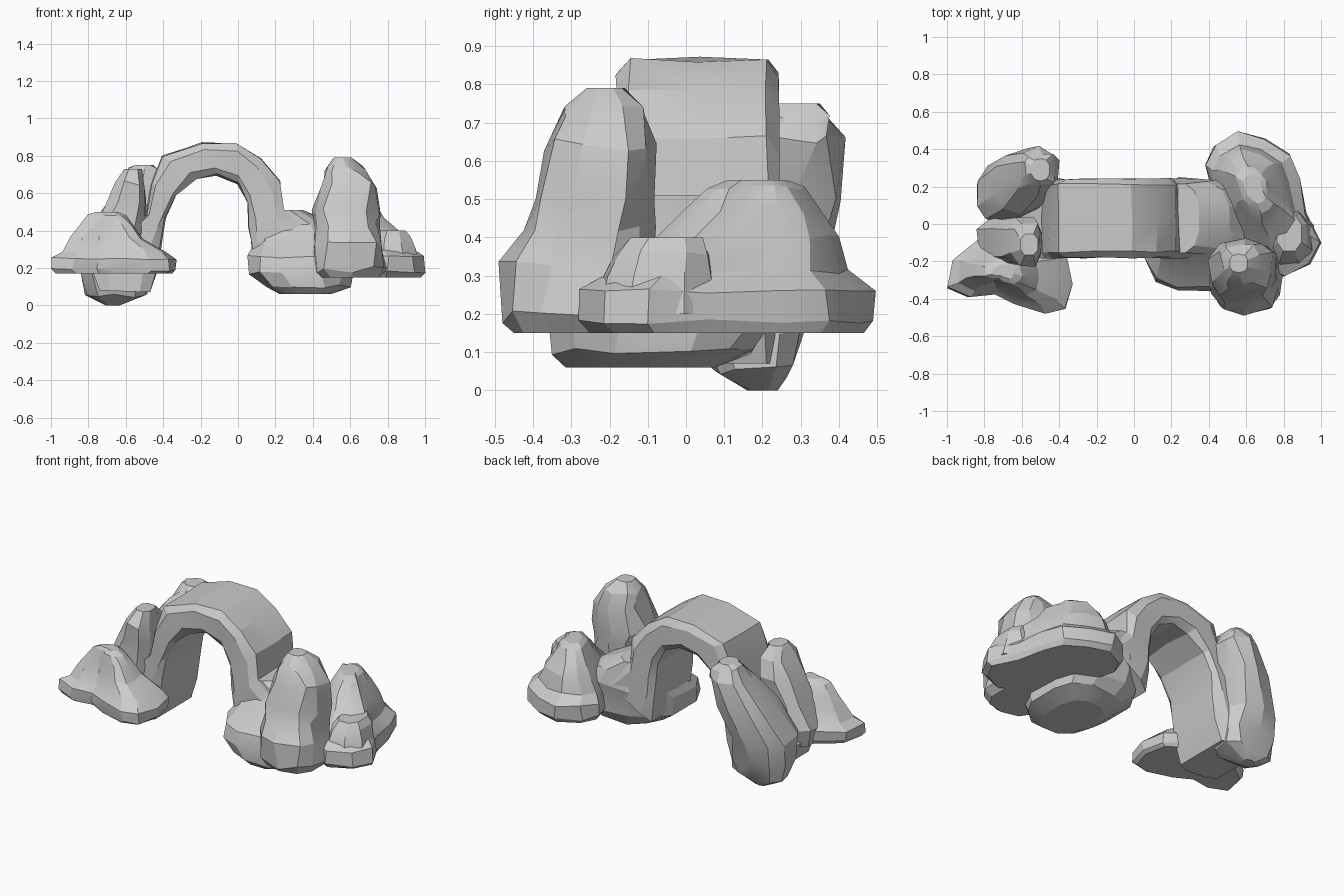
import bpy, bmesh, math, random
from mathutils import Vector

random.seed(4)
default_cube = bpy.data.objects.get("Cube")
if default_cube:
    bpy.data.objects.remove(default_cube, do_unlink=True)

# Single stone colour
stone = bpy.data.materials.new("pale_grey_stone")
stone.use_nodes = True
stone_colour = (.6, .6, .6, 1)
stone.diffuse_color = stone_colour
stone.node_tree.nodes["Principled BSDF"].inputs["Base Color"].default_value = stone_colour


def loft(name, rings):
    """Skin a stack of equal-length rings and close both ends."""
    bm = bmesh.new()
    loops = [[bm.verts.new(point) for point in ring] for ring in rings]
    count = len(loops[0])
    for lower, upper in zip(loops, loops[1:]):
        for i in range(count):
            j = (i + 1) % count
            bm.faces.new((lower[i], lower[j], upper[j], upper[i]))
    bm.faces.new(list(reversed(loops[0])))
    bm.faces.new(loops[-1])
    bmesh.ops.recalc_face_normals(bm, faces=bm.faces)
    mesh = bpy.data.meshes.new(name)
    bm.to_mesh(mesh)
    bm.free()
    mesh.materials.append(stone)
    obj = bpy.data.objects.new(name, mesh)
    bpy.context.collection.objects.link(obj)
    bpy.ops.object.select_all(action="DESELECT")
    obj.select_set(True)
    bpy.context.view_layer.objects.active = obj
    bpy.ops.object.shade_smooth_by_angle(angle=math.radians(20))
    return obj


def roughen(rings, amount):
    """Chip the inner rings of a stack so the facets look hewn."""
    for ring in rings[1:-1]:
        for point in ring:
            point += Vector(random.uniform(-amount, amount) for axis in range(3))
    return rings


def boulder(name, levels, sides=10, squareness=.8, chips=.018):
    """Stack of rounded rings, each given as height, centre x, y and radius x, y."""
    rings = []
    for z, cx, cy, rx, ry in levels:
        ring = []
        for i in range(sides):
            angle = math.tau * (i + .5) / sides
            c, s = math.cos(angle), math.sin(angle)
            ring.append(Vector((cx + rx * math.copysign(abs(c) ** squareness, c),
                                cy + ry * math.copysign(abs(s) ** squareness, s), z)))
        rings.append(ring)
    return loft(name, roughen(rings, chips))


def brimmed_rock(name, outline, levels, chips=.008):
    """Ground outline scaled about a moving centre: height, scale, shift x, y."""
    points = [Vector((x, y, 0)) for x, y in outline]
    middle = sum(points, Vector()) / len(points)
    rings = []
    for z, scale, dx, dy in levels:
        centre = middle + Vector((dx, dy, z))
        rings.append([centre + (p - middle) * scale for p in points])
    return loft(name, roughen(rings, chips))


# Arch: inner and outer points along the span, joined by a chamfered section
span = [
    ((-.47, .07), (-.74, .08)),
    ((-.43, .2), (-.78, .2)),
    ((-.41, .36), (-.66, .36)),
    ((-.39, .47), (-.49, .48)),
    ((-.33, .59), (-.46, .65)),
    ((-.22, .68), (-.4, .8)),
    ((-.11, .7), (-.2, .87)),
    ((0, .65), (-.01, .865)),
    ((.05, .55), (.12, .78)),
    ((.06, .42), (.22, .66)),
    ((.07, .32), (.24, .51)),
    ((.09, .18), (.4, .4)),
]
section = [(0, -.15), (.2, -.18), (.8, -.18), (1, -.15), (1, .03),
           (1, .21), (.8, .24), (.2, .24), (0, .21), (0, .03)]
arch_rings = []
for inner, outer in span:
    a = Vector((inner[0], 0, inner[1]))
    b = Vector((outer[0], 0, outer[1]))
    arch_rings.append([a.lerp(b, t) + Vector((0, y, 0)) for t, y in section])
loft("stone_arch", roughen(arch_rings, .007))

# Broad foot under one end of the arch
boulder("arch_foot", [
    (.06, .36, -.12, .14, .2),
    (.1, .37, -.09, .23, .27),
    (.17, .34, -.07, .28, .3),
    (.26, .33, -.06, .28, .29),
    (.34, .34, 0, .26, .25),
    (.43, .31, .03, .2, .2),
    (.51, .23, .03, .12, .19),
], sides=12, squareness=.75, chips=.01)

# Tall rock in front of the foot
boulder("tall_front_rock", [
    (.15, .6, -.29, .16, .16),
    (.19, .6, -.3, .2, .18),
    (.32, .6, -.29, .19, .19),
    (.43, .59, -.26, .17, .18),
    (.5, .58, -.24, .18, .17),
    (.64, .6, -.22, .15, .15),
    (.73, .58, -.22, .11, .11),
    (.79, .56, -.21, .05, .05),
])

# Leaning rock behind the other end
boulder("leaning_back_rock", [
    (0, -.67, .2, .04, .04),
    (.05, -.65, .18, .16, .1),
    (.16, -.66, .17, .19, .15),
    (.3, -.67, .18, .19, .17),
    (.5, -.59, .24, .16, .17),
    (.65, -.52, .28, .12, .12),
    (.72, -.5, .29, .09, .09),
    (.75, -.5, .29, .05, .06),
])

# Upright rock between the front brim and the arch leg
boulder("upright_inner_rock", [
    (.17, -.68, -.1, .14, .12),
    (.27, -.67, -.1, .17, .13),
    (.42, -.63, -.1, .15, .13),
    (.55, -.59, -.1, .11, .13),
    (.65, -.57, -.1, .09, .12),
    (.73, -.56, -.11, .05, .06),
], sides=8)

# Domed rocks with a flat brim
brimmed_rock("front_brimmed_rock", [
    (-.84, -.09), (-.97, -.19), (-1, -.34), (-.88, -.39), (-.75, -.37),
    (-.64, -.43), (-.47, -.48), (-.37, -.45), (-.33, -.32), (-.36, -.17),
    (-.5, -.08), (-.68, -.03),
], [
    (.17, .93, 0, 0), (.19, 1, 0, 0), (.25, 1, 0, 0), (.29, .84, 0, .01),
    (.36, .59, -.04, .02), (.43, .43, -.05, .02), (.48, .3, -.05, .02),
    (.5, .17, -.05, .02),
])
brimmed_rock("back_brimmed_rock", [
    (1, -.1), (.92, .06), (.88, .25), (.83, .37), (.7, .45), (.56, .49),
    (.43, .42), (.38, .32), (.42, .18), (.5, -.04), (.65, -.2), (.8, -.28),
    (.94, -.21),
], [
    (.15, .93, 0, 0), (.18, 1, 0, 0), (.26, 1, 0, 0), (.31, .82, -.02, 0),
    (.4, .64, -.03, .04), (.47, .45, -.05, .06), (.53, .32, -.05, .06),
    (.55, .2, -.05, .06),
])

# Low shoulder on the side of the back brim
boulder("side_shoulder", [
    (.2, .83, -.08, .14, .16),
    (.3, .83, -.07, .12, .15),
    (.36, .83, -.06, .1, .13),
    (.4, .83, -.05, .07, .1),
], sides=8, chips=.01)
